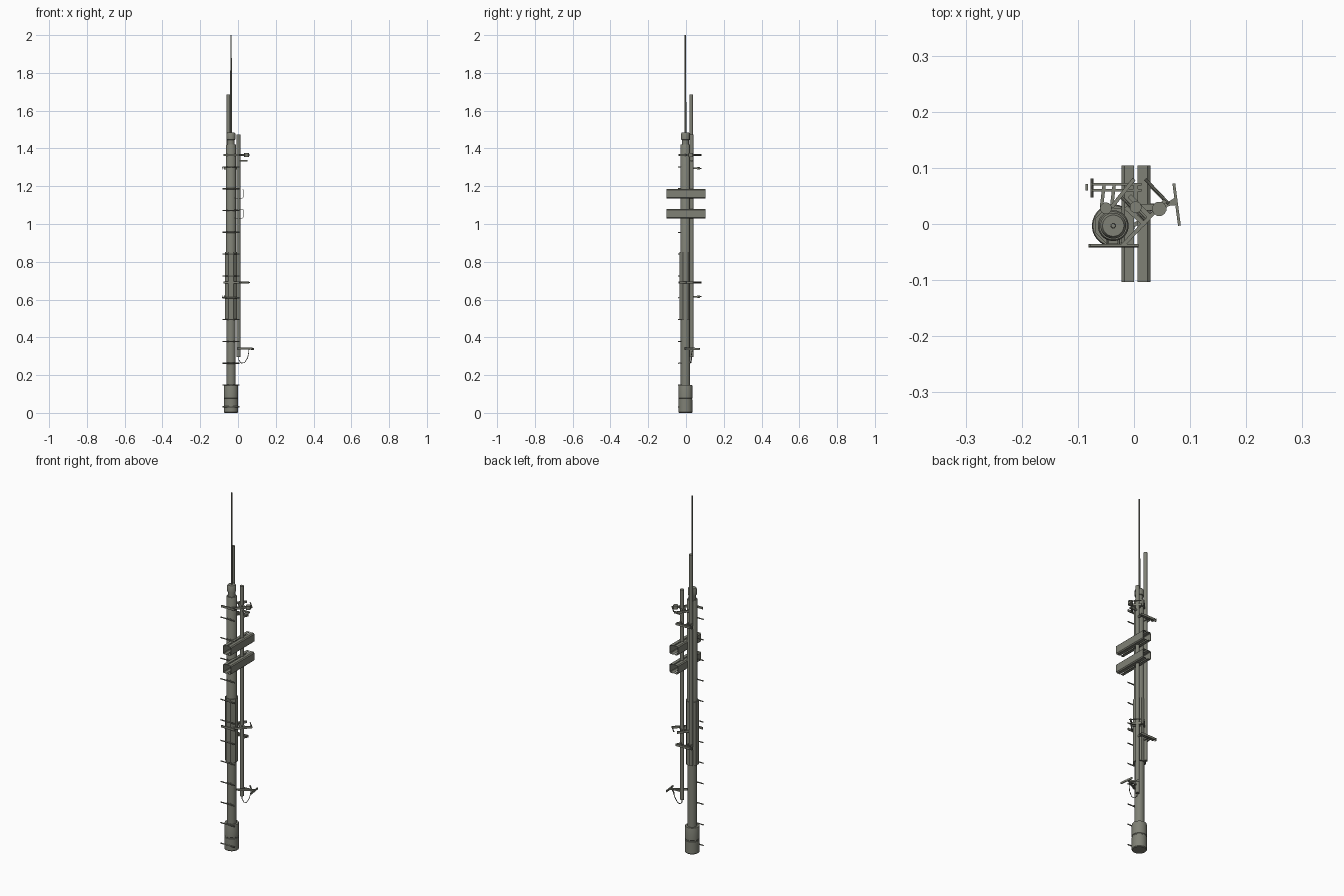
import bpy, bmesh, math
from mathutils import Vector, Matrix

if "Cube" in bpy.data.objects:
    bpy.data.objects.remove(bpy.data.objects["Cube"])

grey = bpy.data.materials.new("grey_green_metal")
grey.diffuse_color = (0.215, 0.22, 0.18, 1)
grey.use_nodes = True
grey.node_tree.nodes["Principled BSDF"].inputs["Base Color"].default_value = grey.diffuse_color


def finish(name, bm, smooth=False):
    bmesh.ops.recalc_face_normals(bm, faces=bm.faces)
    me = bpy.data.meshes.new(name)
    bm.to_mesh(me)
    bm.free()
    me.materials.append(grey)
    ob = bpy.data.objects.new(name, me)
    bpy.context.collection.objects.link(ob)
    if smooth:
        bpy.ops.object.select_all(action='DESELECT')
        ob.select_set(True)
        bpy.context.view_layer.objects.active = ob
        bpy.ops.object.shade_smooth_by_angle(angle=math.radians(35))
    return ob


def lathe(name, x, y, profile, n=24, smooth=True):
    """Closed revolved shape from (radius, z) pairs."""
    bm = bmesh.new()
    rings = [[bm.verts.new((x + r * math.cos(2 * math.pi * (i + .5) / n),
                            y + r * math.sin(2 * math.pi * (i + .5) / n), z))
              for i in range(n)] for r, z in profile]
    for a, b in zip(rings, rings[1:]):
        for i in range(n):
            j = (i + 1) % n
            bm.faces.new((a[i], a[j], b[j], b[i]))
    bm.faces.new(rings[0])
    bm.faces.new(rings[-1])
    return finish(name, bm, smooth)


def rod(name, a, b, r, n=10):
    a, b = Vector(a), Vector(b)
    d = b - a
    bm = bmesh.new()
    m = Matrix.Translation((a + b) / 2) @ d.to_track_quat('Z', 'Y').to_matrix().to_4x4()
    bmesh.ops.create_cone(bm, cap_ends=True, segments=n, radius1=r, radius2=r,
                          depth=d.length, matrix=m)
    return finish(name, bm, True)


def bar(name, a, b, z, width, height):
    """Flat bar between two plan points."""
    dx, dy = b[0] - a[0], b[1] - a[1]
    bm = bmesh.new()
    m = (Matrix.Translation(((a[0] + b[0]) / 2, (a[1] + b[1]) / 2, z))
         @ Matrix.Rotation(math.atan2(dy, dx), 4, 'Z')
         @ Matrix.Diagonal((math.hypot(dx, dy), width, height, 1)))
    bmesh.ops.create_cube(bm, size=1, matrix=m)
    return finish(name, bm)


PX, PY = -0.037, -0.003

# main mast with stepped base and cap
lathe("mast_base", PX, PY, [(.035, 0), (.038, .004), (.038, .07), (.036, .072),
                            (.036, .076), (.038, .078), (.038, .14), (.036, .147)], 32)
lathe("mast_pole", PX, PY, [(.025, .14), (.025, .5), (.0275, .5), (.0275, 1.415), (.025, 1.42)], 32)
lathe("mast_cap", PX, PY, [(.019, 1.41), (.019, 1.445), (.023, 1.447), (.023, 1.478), (.019, 1.484)], 32)
lathe("whip_antenna", PX, PY, [(.005, 1.48), (.004, 2.0)], 8)
lathe("mast_sleeve", PX, PY, [(.034, .495), (.034, .852)], 8, False)

# two side pipes
lathe("rear_pipe", -.05, .028, [(.0105, .5), (.0105, 1.685)], 16)
lathe("side_pipe", .003, .03, [(.0105, .295), (.0105, 1.475)], 16)

# climbing rungs
for i in range(12):
    z = .032 + i * .1155
    rod("rung", (-.081, -.039, z), (.008, -.039, z), .0032, 8)
    for x in (-.047, -.027):
        rod("rung_stub", (x, -.039, z), (x, -.02, z), .0025, 6)


# pairs of facing channels forming slotted horizontal beams
def channel(name, x_web, x_lip, z0, z1, t=.002):
    s = 1 if x_lip > x_web else -1
    c = .005
    outer = [(x_lip, z0), (x_web + s * c, z0), (x_web, z0 + c),
             (x_web, z1 - c), (x_web + s * c, z1), (x_lip, z1)]
    inner = [(x_lip, z1 - t), (x_web + s * c, z1 - t), (x_web + s * t, z1 - c),
             (x_web + s * t, z0 + c), (x_web + s * c, z0 + t), (x_lip, z0 + t)]
    pts = outer + inner
    bm = bmesh.new()
    f = bm.faces.new([bm.verts.new((x, -.103, z)) for x, z in pts])
    r = bmesh.ops.extrude_face_region(bm, geom=[f])
    bmesh.ops.translate(bm, vec=(0, .207, 0),
                        verts=[v for v in r["geom"] if isinstance(v, bmesh.types.BMVert)])
    finish(name, bm)


for z0 in (1.03, 1.136):
    channel("beam_left_channel", -.022, 0, z0, z0 + .05)
    channel("beam_right_channel", .029, .006, z0, z0 + .05)

# diagonal clamps joining the mast to the side pipe
for z in (1.365, .69):
    bar("clamp_front_bar", (-.02, -.038), (.056, .042), z, .007, .012)
    bar("clamp_rear_bar", (-.04, .03), (.0, .08), z, .007, .012)
    bar("clamp_pipe_plate", (-.015, .03), (.02, -.002), z, .008, .012)
    bar("clamp_pipe_plate", (-.008, .05), (.026, .015), z, .008, .012)
    rod("clamp_bolt", (.02, .08, z), (.062, .036, z), .003)
    rod("clamp_bolt", (-.025, .05, z), (.02, .008, z), .003)
    bar("mast_front_strap", (-.078, -.038), (.008, -.038), z, .005, .012)
lathe("upper_collar", .045, .027, [(.013, 1.355), (.013, 1.375)], 12)
bar("upper_pipe_bracket", (.003, .03), (.05, .03), 1.335, .012, .008)

# side clamps reaching left from the side pipe past the rear pipe
for z in (1.295, .615):
    for y in (.06, .071):
        bar("side_clamp_bar", (-.075, y), (.013, y), z, .005, .012)
    rod("side_clamp_bolt", (-.075, .047, z), (-.075, .081, z), .0025)
    bar("side_clamp_end", (-.084, .06), (-.084, .071), z, .004, .012)
    for x in (-.04, -.058):
        bar("side_clamp_link", (x, .03), (x + .005, .072), z, .006, .01)
    bar("side_clamp_arm", (.003, .03), (.003, .072), z, .008, .01)

# bottom arm with end plate and hanging cable
bar("lower_arm", (-.005, -.005), (.075, .044), .34, .007, .01)
bar("lower_brace", (.003, .03), (.074, .037), .34, .007, .008)
bar("lower_cross_bar", (.025, .072), (.06, .036), .34, .005, .008)
bar("lower_end_plate", (.071, .072), (.081, -.003), .338, .005, .01)
cu = bpy.data.curves.new("hanging_cable", 'CURVE')
cu.dimensions = '3D'
cu.bevel_depth = .002
cu.bevel_resolution = 1
sp = cu.splines.new('POLY')
path = [(.003, .03, .3), (.005, .029, .278), (.018, .026, .264), (.035, .024, .266),
        (.05, .026, .29), (.056, .03, .315), (.058, .034, .338)]
sp.points.add(len(path) - 1)
for p, co in zip(sp.points, path):
    p.co = (*co, 1)
cu.materials.append(grey)
bpy.context.collection.objects.link(bpy.data.objects.new("hanging_cable", cu))
